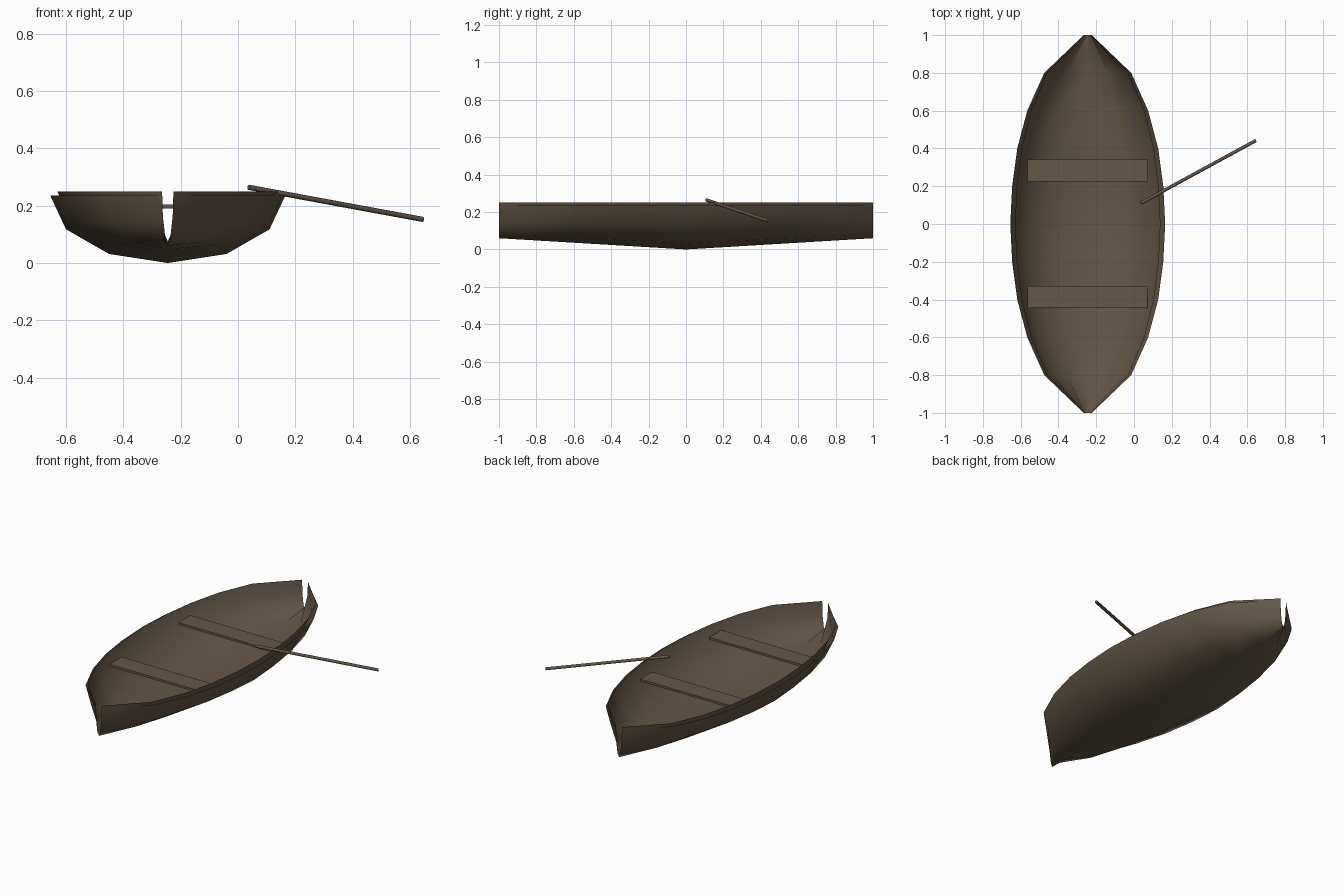
import bpy, bmesh, math
from mathutils import Vector

if "Cube" in bpy.data.objects:
    bpy.data.objects.remove(bpy.data.objects["Cube"], do_unlink=True)

CX = -0.245          # centreline of the boat
RIM = 0.235          # height of the outer rim

wood = bpy.data.materials.new("brown_wood")
wood.use_nodes = True
colour = (0.13, 0.095, 0.062, 1)
wood.diffuse_color = colour
bsdf = wood.node_tree.nodes["Principled BSDF"]
bsdf.inputs["Base Color"].default_value = colour
bsdf.inputs["Roughness"].default_value = 0.8


def finish(name, bm, smooth=False):
    mesh = bpy.data.meshes.new(name)
    for f in bm.faces:
        f.smooth = smooth
    bm.to_mesh(mesh)
    bm.free()
    mesh.materials.append(wood)
    obj = bpy.data.objects.new(name, mesh)
    bpy.context.collection.objects.link(obj)
    return obj


# Half widths from midships to the tip, one every 0.2
half_widths = [0.41, 0.40, 0.373, 0.32, 0.23, 0.021]


def hull_sheet(name, scale, lift, inward):
    """Loft half-ellipse ribs along the length, open at both tips."""
    bm = bmesh.new()
    ribs = []
    for i in range(-5, 6):
        w = half_widths[abs(i)] * scale
        keel = 0.06 * abs(i) / 5
        rib = []
        for k in range(-3, 4):
            a = math.radians(30 * k)
            z = keel + (RIM - keel) * (1 - math.cos(a)) + lift
            rib.append(bm.verts.new((CX + w * math.sin(a), i / 5, z)))
        ribs.append(rib)
    for r, s in zip(ribs, ribs[1:]):
        for k in range(6):
            bm.faces.new((r[k], s[k], s[k + 1], r[k + 1]))
    bm.normal_update()
    up = sum(f.normal.z for f in bm.faces) > 0
    if up != inward:
        bmesh.ops.reverse_faces(bm, faces=bm.faces[:])
    return finish(name, bm, True)


hull_sheet("outer_hull", 1.0, 0.0, False)
hull_sheet("inner_hull", 0.94, 0.015, True)

# Bench seats
for name, y in (("front_seat", -0.387), ("back_seat", 0.283)):
    bm = bmesh.new()
    bmesh.ops.create_cube(bm, size=1)
    for v in bm.verts:
        v.co = Vector((CX + v.co.x * 0.635, y + v.co.y * 0.117,
                       0.197 + v.co.z * 0.014))
    finish(name, bm)

# Oar resting over the left rim
start, end = Vector((0.037, 0.111, 0.264)), Vector((0.645, 0.442, 0.152))
bm = bmesh.new()
bmesh.ops.create_cone(bm, cap_ends=True, segments=8, radius1=0.009,
                      radius2=0.009, depth=(end - start).length)
oar = finish("oar", bm, True)
oar.location = (start + end) / 2
oar.rotation_mode = "QUATERNION"
oar.rotation_quaternion = (end - start).to_track_quat("Z", "Y")
bpy.ops.object.select_all(action="DESELECT")
oar.select_set(True)
bpy.context.view_layer.objects.active = oar
bpy.ops.object.shade_smooth_by_angle(angle=math.radians(50))
